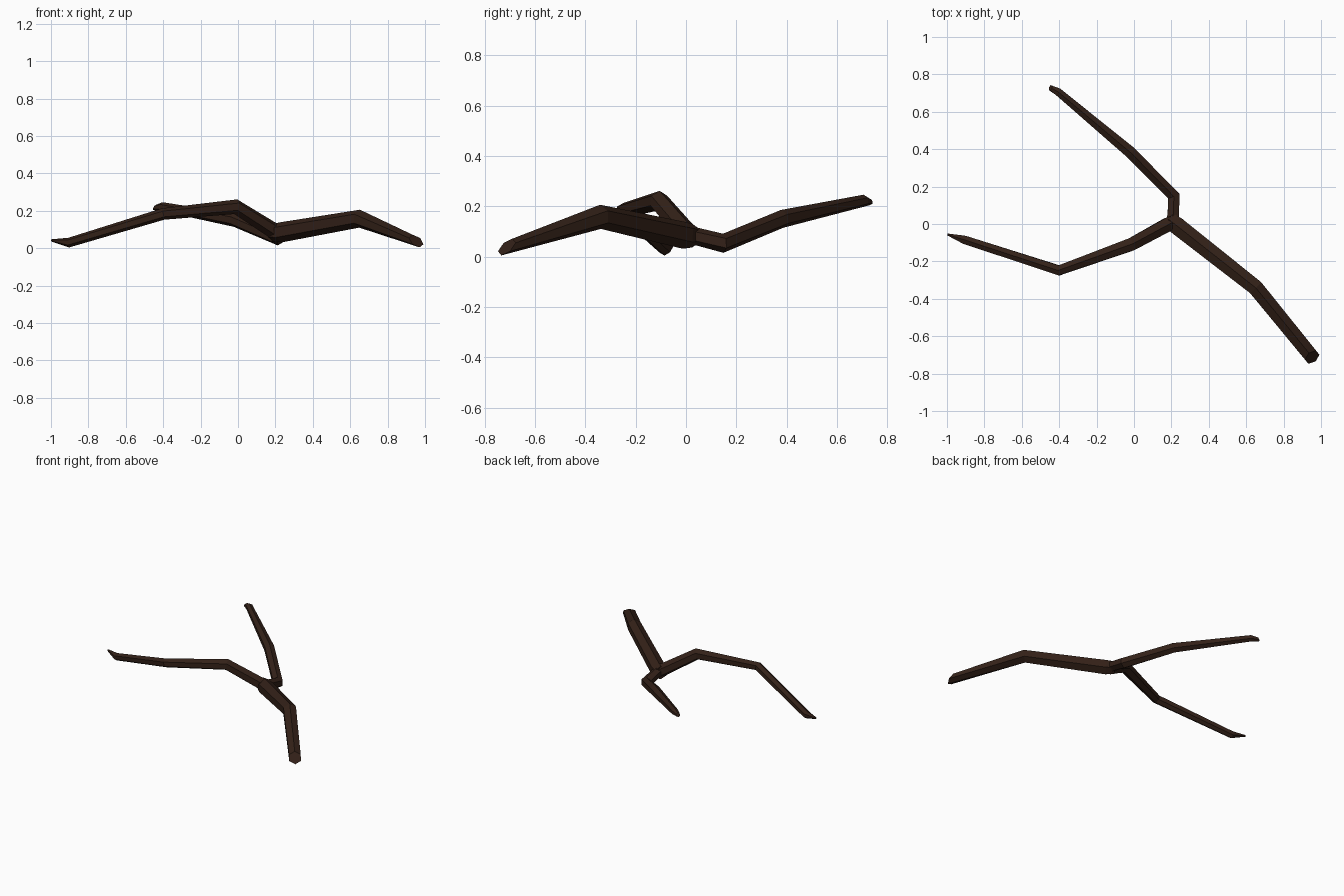
import bpy, bmesh
from math import cos, sin, pi
from mathutils import Vector

if "Cube" in bpy.data.objects:
    bpy.data.objects.remove(bpy.data.objects["Cube"])

bark = bpy.data.materials.new("bark")
bark.diffuse_color = (0.033, 0.015, 0.009, 1)
bark.use_nodes = True
bark.node_tree.nodes["Principled BSDF"].inputs["Base Color"].default_value = bark.diffuse_color
SIDES = 6


def limb(name, path, end_normal=None):
    """Six-sided faceted tube through (x, y, z, radius) points."""
    pts = [Vector(p[:3]) for p in path]
    bm = bmesh.new()
    rings = []
    for i, p in enumerate(pts):
        before = (p - pts[i - 1]).normalized() if i else Vector()
        after = (pts[i + 1] - p).normalized() if i < len(pts) - 1 else Vector()
        t = (before + after).normalized()
        if end_normal and i == len(pts) - 1:
            t = Vector(end_normal).normalized()
        side = t.cross(Vector((0, 0, 1))).normalized()
        up = side.cross(t)
        r = path[i][3]
        rings.append([bm.verts.new(p + r * (cos(a) * up + sin(a) * side))
                      for a in (2 * pi * k / SIDES for k in range(SIDES))])
    for a, b in zip(rings, rings[1:]):
        for k in range(SIDES):
            n = (k + 1) % SIDES
            bm.faces.new((a[k], a[n], b[n], b[k]))
    bm.faces.new(rings[0])
    bm.faces.new(rings[-1])
    bmesh.ops.recalc_face_normals(bm, faces=bm.faces)
    mesh = bpy.data.meshes.new(name)
    bm.to_mesh(mesh)
    bm.free()
    mesh.materials.append(bark)
    obj = bpy.data.objects.new(name, mesh)
    bpy.context.collection.objects.link(obj)


# Thick stem, cut at a slant where it was broken off
limb("main_stem", [(0.185, 0.025, 0.083, 0.047), (0.23, -0.01, 0.085, 0.054),
                   (0.65, -0.34, 0.158, 0.048), (0.953, -0.712, 0.038, 0.044)],
     end_normal=(0.4, -0.5, 0.55))

# Left fork, ending in a sharp splinter
limb("left_fork", [(0.225, 0.01, 0.075, 0.046), (0.18, -0.003, 0.10, 0.043),
                   (-0.012, -0.108, 0.222, 0.04), (-0.40, -0.248, 0.183, 0.031),
                   (-0.905, -0.085, 0.03, 0.026), (-0.997, -0.056, 0.042, 0.006)])

# Back fork, bending sharply near the joint
limb("back_fork", [(0.205, 0.0, 0.085, 0.042), (0.21, 0.05, 0.078, 0.035),
                   (0.213, 0.148, 0.053, 0.038), (-0.018, 0.382, 0.15, 0.036),
                   (-0.405, 0.706, 0.222, 0.024), (-0.447, 0.728, 0.218, 0.016)],
     end_normal=(-0.8, 0.3, 0.5))
